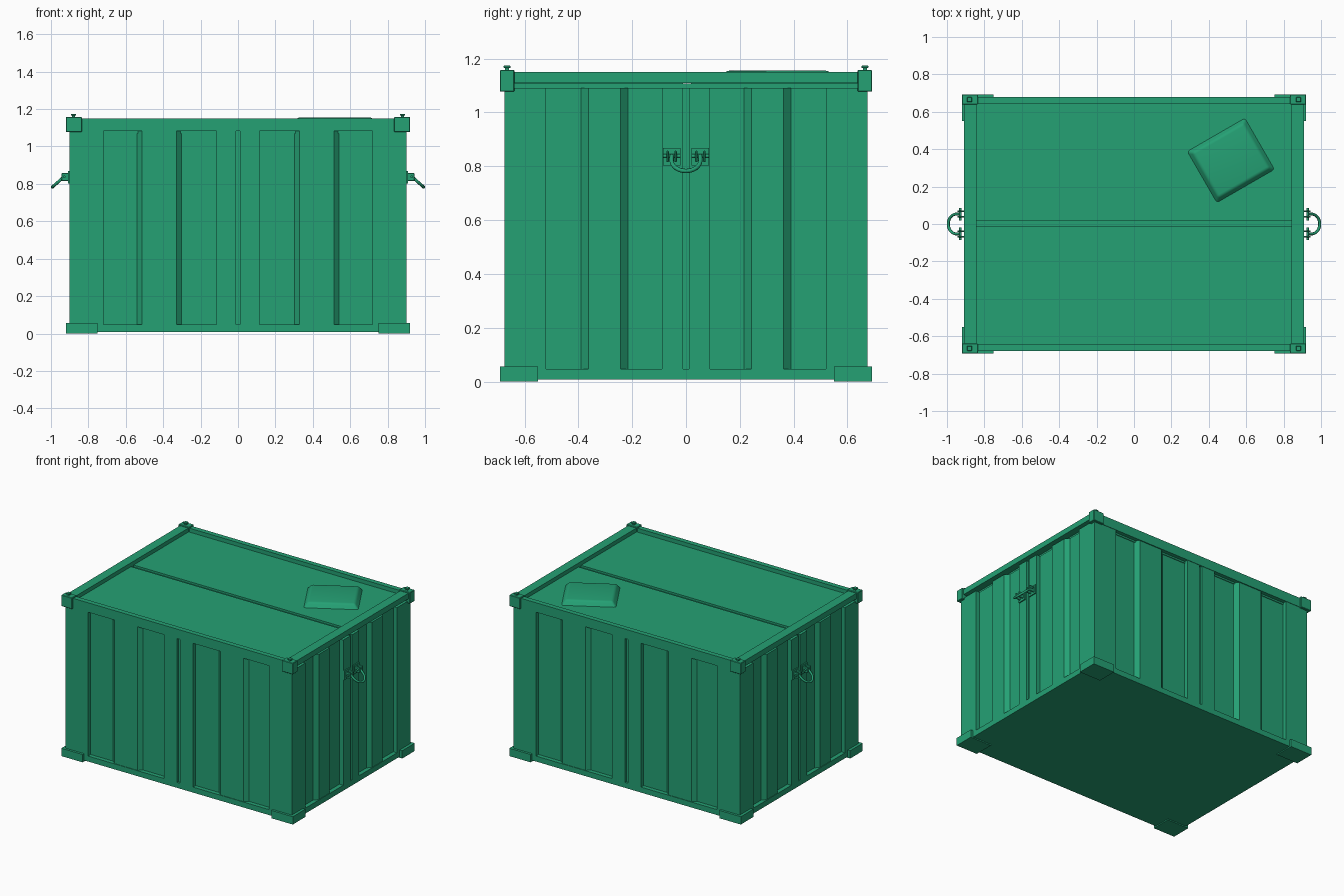
import bpy, bmesh, math
from mathutils import Matrix, Vector

cube = bpy.data.objects.get("Cube")
if cube:
    bpy.data.objects.remove(cube, do_unlink=True)

GREEN = (0.018, 0.355, 0.175, 1.0)
paint = bpy.data.materials.new("green_paint")
paint.use_nodes = True
paint.diffuse_color = GREEN
bsdf = next(n for n in paint.node_tree.nodes if n.type == "BSDF_PRINCIPLED")
bsdf.inputs["Base Color"].default_value = GREEN


def finish(name, bm):
    bmesh.ops.recalc_face_normals(bm, faces=bm.faces)
    mesh = bpy.data.meshes.new(name)
    bm.to_mesh(mesh)
    bm.free()
    mesh.materials.append(paint)
    obj = bpy.data.objects.new(name, mesh)
    bpy.context.collection.objects.link(obj)
    return obj


def box(name, lo, hi, bevel=0):
    lo, hi = Vector(lo), Vector(hi)
    bm = bmesh.new()
    matrix = Matrix.Translation((lo + hi) / 2) @ Matrix.Diagonal((*(hi - lo), 1))
    bmesh.ops.create_cube(bm, size=1, matrix=matrix)
    if bevel:
        bmesh.ops.bevel(bm, geom=bm.edges[:], offset=bevel, segments=1, affect="EDGES")
    return finish(name, bm)


def mirrored_box(name, lo, hi, sx, sy, bevel=0):
    xs = sorted((lo[0] * sx, hi[0] * sx))
    ys = sorted((lo[1] * sy, hi[1] * sy))
    return box(name, (xs[0], ys[0], lo[2]), (xs[1], ys[1], hi[2]), bevel)


def cylinder(name, centre, radius, length, axis, sides=12):
    bm = bmesh.new()
    turn = Vector((0, 0, 1)).rotation_difference(Vector(axis)).to_matrix().to_4x4()
    bmesh.ops.create_cone(bm, cap_ends=True, segments=sides, radius1=radius, radius2=radius,
                          depth=length, matrix=Matrix.Translation(centre) @ turn)
    return finish(name, bm)


# Corrugated walls: one plan outline, extruded upwards
HX, HY, DEEP, RIB = 0.90, 0.675, 0.03, 0.004


def wall_profile(post, rib_out, rib_in, centre, slope=0.028):
    half = [(post, 0), (post, DEEP), (rib_out + slope, DEEP), (rib_out, RIB),
            (rib_in, RIB), (rib_in - slope, DEEP), (centre, DEEP), (centre, 0),
            (0.011, 0), (0.011, 0.015)]
    return [(-s, d) for s, d in half] + [(s, d) for s, d in reversed(half)]


long_side = wall_profile(0.72, 0.512, 0.33, 0.115)
short_side = wall_profile(0.52, 0.362, 0.243, 0.09)
outline = [(-HX, -HY)] + [(s, d - HY) for s, d in long_side]
outline += [(HX, -HY)] + [(HX - d, s) for s, d in short_side]
outline += [(HX, HY)] + [(-s, HY - d) for s, d in long_side]
outline += [(-HX, HY)] + [(d - HX, -s) for s, d in short_side]

bm = bmesh.new()
base = bm.faces.new([bm.verts.new((x, y, 0.03)) for x, y in outline])
top = bmesh.ops.extrude_face_region(bm, geom=[base])["geom"]
bmesh.ops.translate(bm, vec=(0, 0, 1.06), verts=[v for v in top if isinstance(v, bmesh.types.BMVert)])
finish("corrugated_walls", bm)

# Floor
box("floor", (-HX, -HY, 0.008), (HX, HY, 0.047))

# Top rails
for s, side in ((1, "back"), (-1, "front")):
    mirrored_box(side + "_top_rail", (-0.905, 0.642, 1.082), (0.905, 0.678, 1.15), 1, s)
for s, side in ((1, "left"), (-1, "right")):
    mirrored_box(side + "_top_rail", (0.842, -0.642, 1.11), (0.908, 0.642, 1.15), s, 1)

# Roof panels with a seam between them
box("roof_base", (-0.86, -0.65, 1.07), (0.86, 0.65, 1.108))
box("front_roof_panel", (-0.845, -0.645, 1.10), (0.845, -0.012, 1.122))
box("back_roof_panel", (-0.845, 0.018, 1.10), (0.845, 0.645, 1.122))

# Padded patch on the roof, turned thirty degrees
bm = bmesh.new()
bmesh.ops.create_cube(bm, size=1, matrix=Matrix.Diagonal((0.36, 0.32, 0.036, 1)))
upper = [v for v in bm.verts if v.co.z > 0]
for v in upper:
    v.co.x *= 0.86
    v.co.y *= 0.86
rim = [e for e in bm.edges if any(v in upper for v in e.verts)]
bmesh.ops.bevel(bm, geom=rim, offset=0.012, segments=3, affect="EDGES", profile=0.5)
bm.transform(Matrix.Translation((0.518, 0.34, 1.137)) @ Matrix.Rotation(math.radians(30), 4, "Z"))
patch = finish("roof_patch", bm)
bpy.ops.object.select_all(action="DESELECT")
patch.select_set(True)
bpy.context.view_layer.objects.active = patch
bpy.ops.object.shade_smooth_by_angle(angle=math.radians(35))

# Corner fittings, feet and locking pins
for sx, lr in ((1, "left"), (-1, "right")):
    for sy, fb in ((-1, "front"), (1, "back")):
        tag = fb + "_" + lr
        mirrored_box(tag + "_foot", (0.75, 0.55, 0), (0.92, 0.692, 0.056), sx, sy)
        mirrored_box(tag + "_corner_fitting", (0.835, 0.638, 1.077), (0.92, 0.692, 1.158), sx, sy, 0.003)
        mirrored_box(tag + "_pin_stem", (0.872, 0.657, 1.15), (0.888, 0.673, 1.168), sx, sy)
        mirrored_box(tag + "_pin_head", (0.867, 0.652, 1.165), (0.893, 0.678, 1.174), sx, sy, 0.002)

# Hinged carrying loops on both ends
for sx, lr in ((1, "left"), (-1, "right")):
    for sy, fb in ((-1, "front"), (1, "back")):
        tag = lr + "_" + fb
        mirrored_box(tag + "_handle_plate", (0.895, 0.02, 0.803), (0.908, 0.085, 0.868), sx, sy)
        for n, y in enumerate((0.034, 0.064)):
            mirrored_box(f"{tag}_hinge_lug_{n}", (0.905, y, 0.815), (0.944, y + 0.009, 0.858),
                         sx, sy, 0.003)
        cylinder(tag + "_hinge_pin", (sx * 0.928, sy * 0.053, 0.838), 0.007, 0.066, (0, 1, 0))
    curve = bpy.data.curves.new(lr + "_handle_loop", "CURVE")
    curve.dimensions = "3D"
    curve.bevel_depth = 0.008
    curve.bevel_resolution = 2
    curve.use_fill_caps = True
    spline = curve.splines.new("POLY")
    arc = [(0.053 * math.cos(t * math.pi / 12), 0.028 + 0.056 * math.sin(t * math.pi / 12))
           for t in range(13)]
    path = [(0.053, 0)] + arc + [(-0.053, 0)]
    spline.points.add(len(path) - 1)
    for p, (y, out) in zip(spline.points, path):
        p.co = (sx * (0.93 + out * 0.75), y, 0.838 - out * 0.66, 1)
    spline.use_smooth = True
    curve.materials.append(paint)
    bpy.context.collection.objects.link(bpy.data.objects.new(lr + "_handle_loop", curve))
